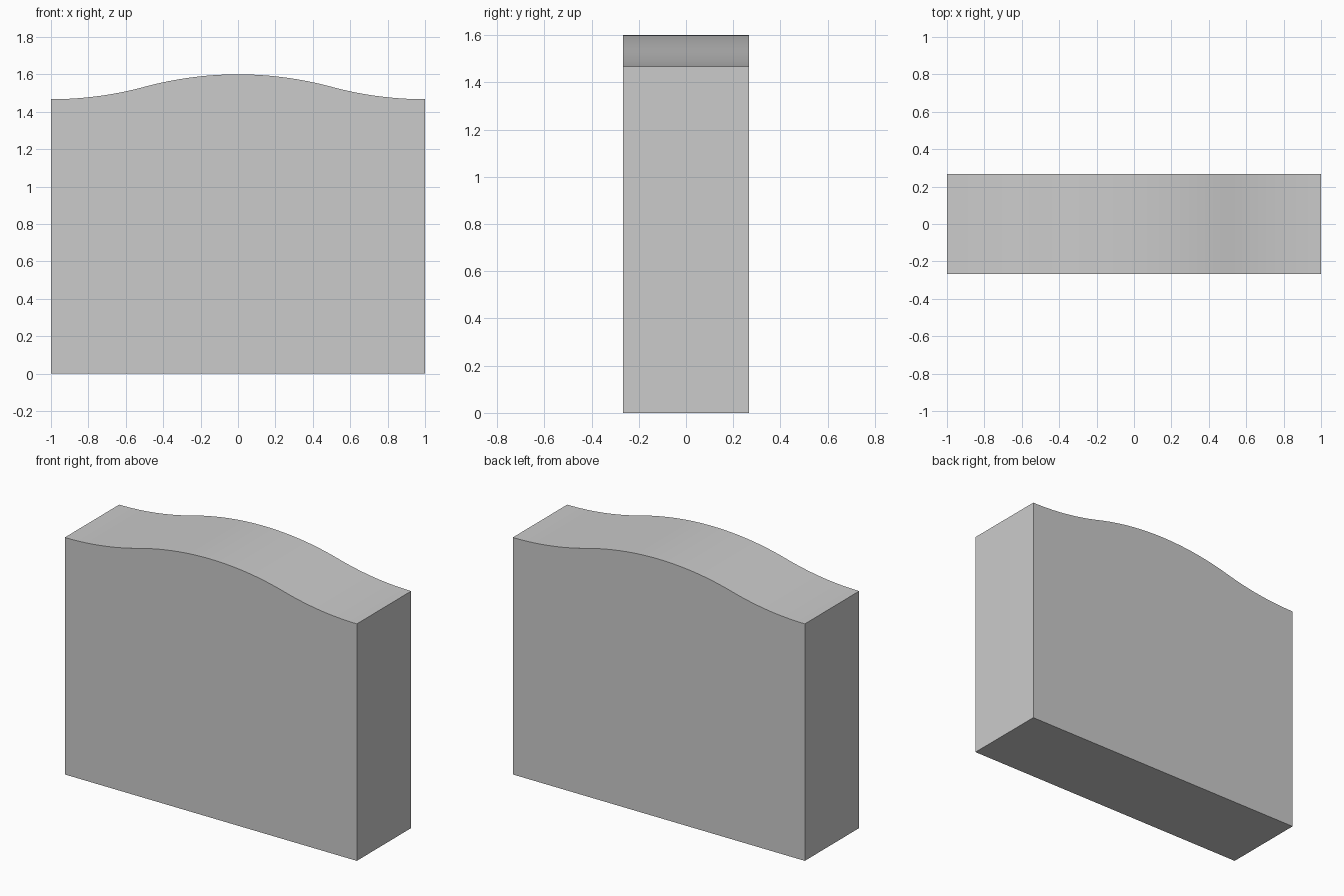
import bpy, bmesh, math

if "Cube" in bpy.data.objects:
    bpy.data.objects.remove(bpy.data.objects["Cube"])

HALF_W, HALF_D = 1.0, 0.266
Z_SIDE, Z_TOP = 1.467, 1.6
STEPS = 16  # segments per arc

# Each half of the crest is a convex arc flowing tangentially into a concave arc
mid = HALF_W / 2
drop = (Z_TOP - Z_SIDE) / 2
radius = (mid ** 2 + drop ** 2) / (2 * drop)


def sag(x):
    return radius - math.sqrt(radius ** 2 - x ** 2)


def crest(x):
    x = abs(x)
    return Z_TOP - sag(x) if x <= mid else Z_SIDE + sag(HALF_W - x)


# Front profile: flat base, straight sides, wavy crest
xs = [HALF_W - i * mid / STEPS for i in range(4 * STEPS + 1)]
profile = [(-HALF_W, 0), (HALF_W, 0)] + [(x, crest(x)) for x in xs]

# Extrude the profile through the depth
bm = bmesh.new()
front = bm.faces.new([bm.verts.new((x, -HALF_D, z)) for x, z in profile])
result = bmesh.ops.extrude_face_region(bm, geom=[front], use_keep_orig=True)
back_verts = [v for v in result["geom"] if isinstance(v, bmesh.types.BMVert)]
bmesh.ops.translate(bm, verts=back_verts, vec=(0, 2 * HALF_D, 0))
bmesh.ops.recalc_face_normals(bm, faces=bm.faces)

mesh = bpy.data.meshes.new("wavy_top_slab")
bm.to_mesh(mesh)
bm.free()
slab = bpy.data.objects.new("wavy_top_slab", mesh)
bpy.context.collection.objects.link(slab)

# Smooth crest, sharp edges elsewhere
bpy.context.view_layer.objects.active = slab
slab.select_set(True)
bpy.ops.object.shade_smooth_by_angle(angle=math.radians(30))
